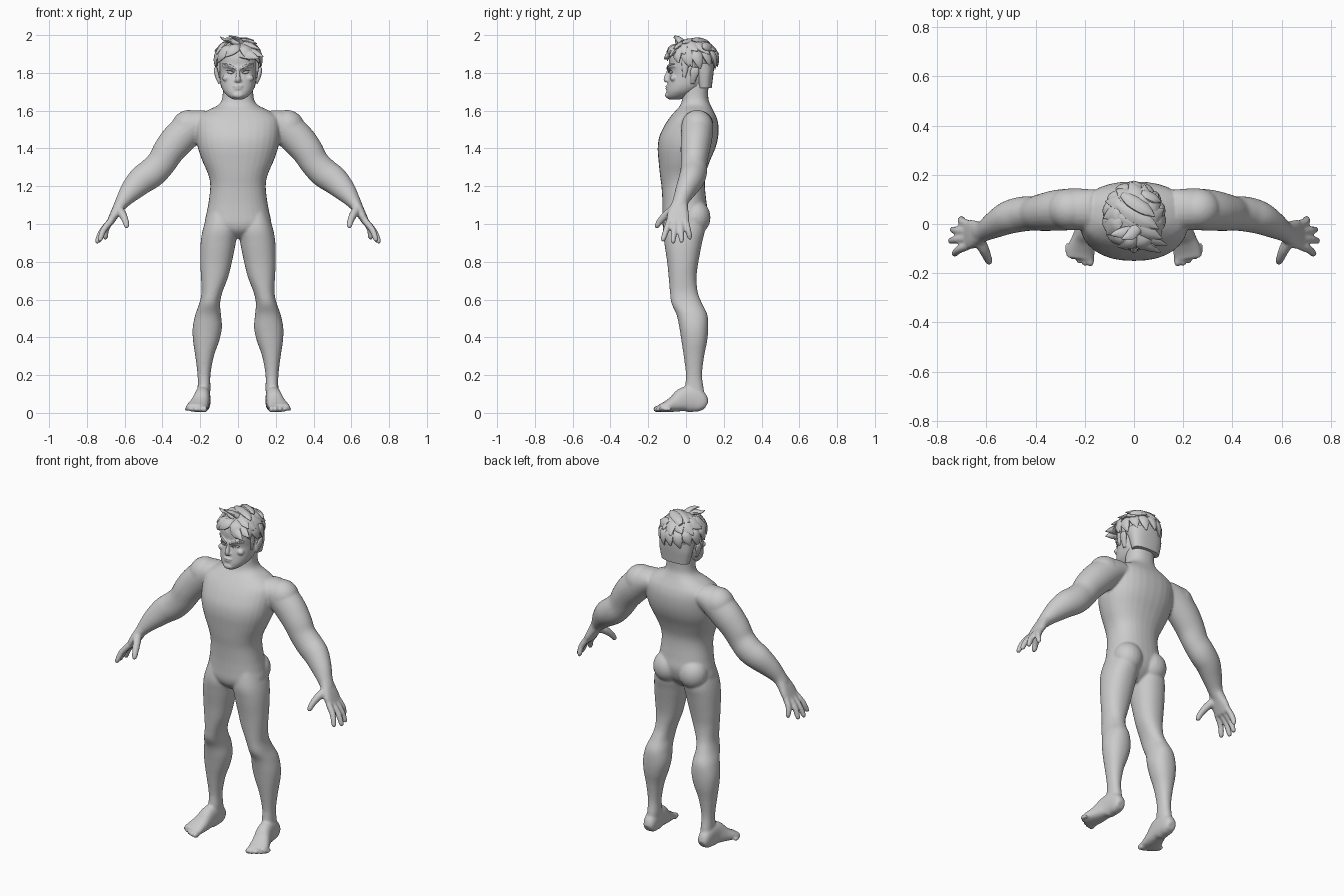
import bpy, bmesh, math
from mathutils import Vector as V, Matrix

grey = bpy.data.materials.new("plain grey")
grey.diffuse_color = (0.6, 0.6, 0.6, 1)


def spline(rows, sub=4):
    """Catmull-Rom interpolation of rows of numbers."""
    out = []
    for i in range(len(rows) - 1):
        p = [rows[max(i - 1, 0)], rows[i], rows[i + 1], rows[min(i + 2, len(rows) - 1)]]
        for k in range(sub):
            t = k / sub
            out.append([0.5 * (2 * b + (c - a) * t + (2 * a - 5 * b + 4 * c - d) * t * t
                               + (3 * b - a - 3 * c + d) * t ** 3) for a, b, c, d in zip(*p)])
    return out + [list(rows[-1])]


def loft(bm, frames, n=24, p=2.0):
    """Skin rings given as (centre, half-axis, half-axis)."""
    rings = []
    for c, a, b in frames:
        ring = []
        for k in range(n):
            t = math.tau * k / n
            u, v = math.cos(t), math.sin(t)
            u = math.copysign(abs(u) ** (2 / p), u)
            v = math.copysign(abs(v) ** (2 / p), v)
            ring.append(bm.verts.new(c + a * u + b * v))
        rings.append(ring)
    for r, q in zip(rings, rings[1:]):
        for k in range(n):
            bm.faces.new((r[k], r[(k + 1) % n], q[(k + 1) % n], q[k]))
    bm.faces.new(rings[0])
    bm.faces.new(rings[-1])


def stack(bm, rows, s=1, p=2.2):
    """Vertical form from rows of z, x min, x max, y front, y back."""
    loft(bm, [(V((s * (x0 + x1) / 2, (y0 + y1) / 2, z)), V(((x1 - x0) / 2, 0, 0)),
               V((0, (y1 - y0) / 2, 0))) for z, x0, x1, y0, y1 in spline(rows)], 32, p)


def tube(bm, rows, s=1, ref=(0, 1, 0), n=16, p=2.0, sub=4):
    """Limb along a path: x, y, z, half size along ref, half size across it."""
    pts = spline(rows, sub)
    pos = [V((s * r[0], r[1], r[2])) for r in pts]
    frames = []
    for i, r in enumerate(pts):
        t = (pos[min(i + 1, len(pos) - 1)] - pos[max(i - 1, 0)]).normalized()
        w = ref(pos[i]) if callable(ref) else V(ref)
        a = (w - t * w.dot(t)).normalized()
        frames.append((pos[i], a * r[3], t.cross(a) * r[4]))
    loft(bm, frames, n, p)


def blob(bm, c, size, rx=0, ry=0, rz=0):
    m = (Matrix.Translation(c) @ Matrix.Rotation(rz, 4, 'Z') @ Matrix.Rotation(ry, 4, 'Y')
         @ Matrix.Rotation(rx, 4, 'X') @ Matrix.Diagonal((*size, 1)))
    bmesh.ops.create_uvsphere(bm, u_segments=20, v_segments=14, radius=1, matrix=m)


def finish(bm, name, angle=None):
    bmesh.ops.recalc_face_normals(bm, faces=bm.faces)
    me = bpy.data.meshes.new(name)
    bm.to_mesh(me)
    bm.free()
    me.materials.append(grey)
    ob = bpy.data.objects.new(name, me)
    bpy.context.collection.objects.link(ob)
    for f in me.polygons:
        f.use_smooth = True
    if angle:
        bpy.context.view_layer.objects.active = ob
        ob.select_set(True)
        bpy.ops.object.shade_smooth_by_angle(angle=math.radians(angle))
        ob.select_set(False)
    return ob


def fuse(ob, voxel, rounds):
    r = ob.modifiers.new("fuse", 'REMESH')
    r.mode, r.voxel_size, r.use_smooth_shade = 'VOXEL', voxel, True
    m = ob.modifiers.new("soften", 'SMOOTH')
    m.factor, m.iterations = 0.5, rounds


# Torso and neck
body = bmesh.new()
stack(body, [(z, -w, w, f, b) for z, w, f, b in [
    (.925, .03, -.07, .03), (.96, .10, -.11, .07), (1.0, .172, -.125, .10), (1.06, .166, -.125, .115),
    (1.12, .155, -.125, .108), (1.2, .147, -.13, .10), (1.26, .157, -.138, .103), (1.33, .187, -.145, .125),
    (1.40, .212, -.15, .155), (1.46, .222, -.142, .17), (1.52, .225, -.115, .172), (1.565, .215, -.085, .162),
    (1.60, .165, -.055, .145), (1.63, .105, -.03, .13), (1.67, .083, -.02, .118), (1.76, .08, -.02, .12)]], 1, 2.3)

for s in (1, -1):
    # Leg
    stack(body, [(.06, .155, .215, .02, .10), (.12, .146, .214, -.005, .095), (.2, .146, .214, 0, .085),
                 (.3, .128, .226, -.012, .096), (.38, .10, .238, -.024, .112), (.45, .085, .24, -.035, .118),
                 (.52, .09, .226, -.05, .113), (.58, .095, .205, -.077, .085), (.64, .082, .193, -.085, .062),
                 (.72, .052, .196, -.092, .056), (.8, .032, .2, -.10, .066), (.9, .012, .198, -.115, .085),
                 (.98, .005, .184, -.122, .10), (1.08, .03, .15, -.10, .08)], s)
    # Buttock
    blob(body, (s * .085, .05, 1.035), (.085, .08, .09))
    # Foot
    tube(body, [(.182, .108, .04, .025, .022), (.183, .085, .052, .036, .05), (.185, .04, .07, .04, .068),
                (.19, -.01, .07, .043, .066), (.202, -.06, .048, .05, .044), (.215, -.105, .033, .057, .029),
                (.22, -.14, .025, .056, .02)], s, (1, 0, 0), 20, 2.4)
    for k in range(5):
        x, r = .177 + .024 * k, .019 - .0022 * k
        blob(body, (s * x, -.148 + .006 * k * k / 2, .02), (r * .8, .027, r))
    # Shoulder and arm
    blob(body, (s * .262, .06, 1.515), (.092, .085, .088), ry=s * .5)
    tube(body, [(.16, .06, 1.545, .08, .06), (.24, .06, 1.515, .085, .086), (.31, .056, 1.455, .083, .09),
                (.365, .048, 1.39, .077, .084), (.405, .043, 1.325, .07, .078), (.455, .04, 1.272, .071, .079),
                (.51, .026, 1.232, .067, .075), (.565, -.003, 1.177, .054, .06), (.605, -.026, 1.127, .043, .042),
                (.635, -.035, 1.085, .041, .03)], s, n=24)
    # Palm
    tube(body, [(.61, -.03, 1.12, .04, .032), (.637, -.037, 1.08, .05, .028),
                (.66, -.042, 1.04, .06, .023), (.68, -.043, 1.003, .056, .018)], s, p=2.6)
    # Fingers
    for y0, x1, y1, z1 in [(-.088, .735, -.12, .907), (-.058, .75, -.068, .897),
                           (-.029, .742, -.024, .9), (-.001, .708, .02, .917)]:
        x0, z0 = .672, 1.018
        tube(body, [(x0, y0, z0, .017, .018), (x0 + (x1 - x0) * .5 + .008, (y0 + y1) / 2, (z0 + z1) / 2 + .006, .0165, .017),
                    (x1 - .006, y1, z1 + .014, .014, .014), (x1, y1, z1, .007, .007)], s)
    # Thumb
    tube(body, [(.635, -.06, 1.08, .025, .025), (.612, -.10, 1.052, .023, .022), (.596, -.136, 1.017, .018, .018),
                (.59, -.152, .992, .015, .015), (.588, -.16, .978, .008, .008)], s)
fuse(finish(body, "body"), .0065, 7)

# Head
head = bmesh.new()
stack(head, [(z, -w, w, f, b) for z, w, f, b in [
    (1.66, .026, -.092, -.03), (1.675, .052, -.102, .01), (1.70, .076, -.104, .06), (1.73, .09, -.10, .10),
    (1.765, .096, -.094, .125), (1.80, .099, -.086, .13), (1.84, .102, -.09, .135), (1.89, .103, -.088, .138),
    (1.93, .092, -.062, .122), (1.96, .06, -.02, .09)]], 1, 2.25)
# Nose, lips and chin
tube(head, [(0, -.083, 1.835, .009, .012), (0, -.094, 1.80, .009, .012), (0, -.105, 1.768, .014, .014),
            (0, -.101, 1.752, .012, .009)], ref=(1, 0, 0))
blob(head, (0, -.10, 1.729), (.027, .009, .0055))
blob(head, (0, -.10, 1.717), (.022, .009, .006))
blob(head, (0, -.097, 1.682), (.03, .014, .016))
for s in (1, -1):
    # Brow, nostril, cheekbone and ear
    tube(head, [(.01, -.089, 1.822, .009, .009), (.045, -.082, 1.835, .01, .01), (.08, -.055, 1.838, .006, .008)], s)
    blob(head, (s * .012, -.095, 1.759), (.008, .01, .008))
    blob(head, (s * .06, -.066, 1.772), (.024, .018, .018))
    tube(head, [(.095, .035, 1.745, .012, .01), (.107, .04, 1.775, .018, .012), (.116, .046, 1.805, .025, .011),
                (.118, .05, 1.83, .018, .008)], s)
fuse(finish(head, "head"), .0045, 3)

# Eyes with lids
eyes = bmesh.new()
for s in (1, -1):
    blob(eyes, (s * .041, -.079, 1.803), (.02, .009, .0075), ry=-s * .12, rz=s * .35)
    tube(eyes, [(.02, -.091, 1.803, .003, .003), (.04, -.09, 1.813, .004, .003), (.064, -.077, 1.811, .002, .002)], s)
finish(eyes, "eyes", 60)

# Eyebrows
brows = bmesh.new()
for s in (1, -1):
    tube(brows, [(.012, -.099, 1.82, .004, .004), (.045, -.093, 1.84, .004, .006),
                 (.082, -.06, 1.847, .002, .002)], s)
finish(brows, "eyebrows", 50)

# Short hair around the back and sides
under = bmesh.new()
stack(under, [(z, -w, w, f, b) for z, w, f, b in [
    (1.72, .088, .06, .136), (1.76, .097, .052, .141), (1.80, .104, .04, .146), (1.85, .108, .0, .15)]], 1, 2.5)
for s in (1, -1):
    tube(under, [(.1, -.005, 1.87, .02, .01), (.101, -.005, 1.82, .016, .008), (.098, -.01, 1.775, .007, .004)], s)
finish(under, "short_hair", 50)

# Hair cap and locks
centre = V((0, .028, 1.868))


def on_head(az, el, lift):
    """Point on the skull; azimuth 0 is the front, positive towards +x."""
    a, e = math.radians(az), math.radians(el)
    return centre + V(((.108 + lift) * math.cos(e) * math.sin(a), -(.125 + lift) * math.cos(e) * math.cos(a),
                       (.1 + lift) * math.sin(e)))


def lock(bm, start, end, w, lift=.022, t=.013):
    rows = []
    for f, k, up in [(0, .35, -.004), (.35, 1, .008), (.7, .8, .012), (1, .06, lift)]:
        az, el = (a + (b - a) * f for a, b in zip(start, end))
        rows.append((*on_head(az, el, up), t * (.3 + .7 * k) if k > .1 else .002, w * k))
    tube(bm, rows, ref=lambda q: (q - centre).normalized(), n=10, p=1.6)


hair = bmesh.new()
blob(hair, (0, .034, 1.878), (.109, .122, .098))
for k in range(9):  # lower row
    az = 80 + 25 * k
    lock(hair, (az - 8, 38), (az + 6, -17 - 7 * (k % 2)), .03, .02)
for k in range(9):  # middle row
    az = 68 + 28 * k
    lock(hair, (az - 20, 68), (az + 8, 14 + 8 * (k % 2)), .036, .026)
finish(hair, "hair_back", 50)

top = bmesh.new()
# Swept top locks: start and end as x, y, z with width
for a, b, w in [((-.05, .12, 1.955), (.085, .03, 1.972), .032), ((-.07, .08, 1.955), (.10, -.02, 1.955), .034),
                ((-.075, .04, 1.955), (.115, -.06, 1.925), .036), ((-.07, .0, 1.945), (.135, -.085, 1.885), .034),
                ((-.06, -.03, 1.935), (.11, -.115, 1.875), .034), ((.03, .13, 1.945), (.11, .09, 1.93), .03)]:
    m = (V(a) + V(b)) / 2
    m = centre + (m - centre).normalized() * ((m - centre).length * .5 + .062)
    tube(top, [(*a, .008, w * .4), (*(m * .6 + V(a) * .4), .016, w), (*(m * .6 + V(b) * .4), .015, w * .85),
               (*b, .002, .002)], ref=lambda q: (q - centre).normalized(), n=10, p=1.6)
# Upright tuft, fringe and temple locks
tube(top, [(.0, -.03, 1.95, .02, .025), (-.04, -.035, 1.972, .014, .024), (-.075, -.04, 1.978, .008, .014),
           (-.095, -.045, 1.992, .002, .002)], ref=(0, 0, 1), n=10)
tube(top, [(.01, -.02, 1.96, .018, .025), (-.015, -.045, 1.985, .01, .022), (-.05, -.06, 1.995, .002, .002)],
     ref=(0, 0, 1), n=10)
for az0, az1, el, w in [(-20, -62, -8, .032), (-50, -88, -16, .032), (20, 28, -2, .034), (5, -32, 8, .03),
                        (45, 62, -8, .034), (65, 92, -18, .032)]:
    lock(top, (az0, 55), (az1, el), w, .018)
finish(top, "hair_top", 50)
